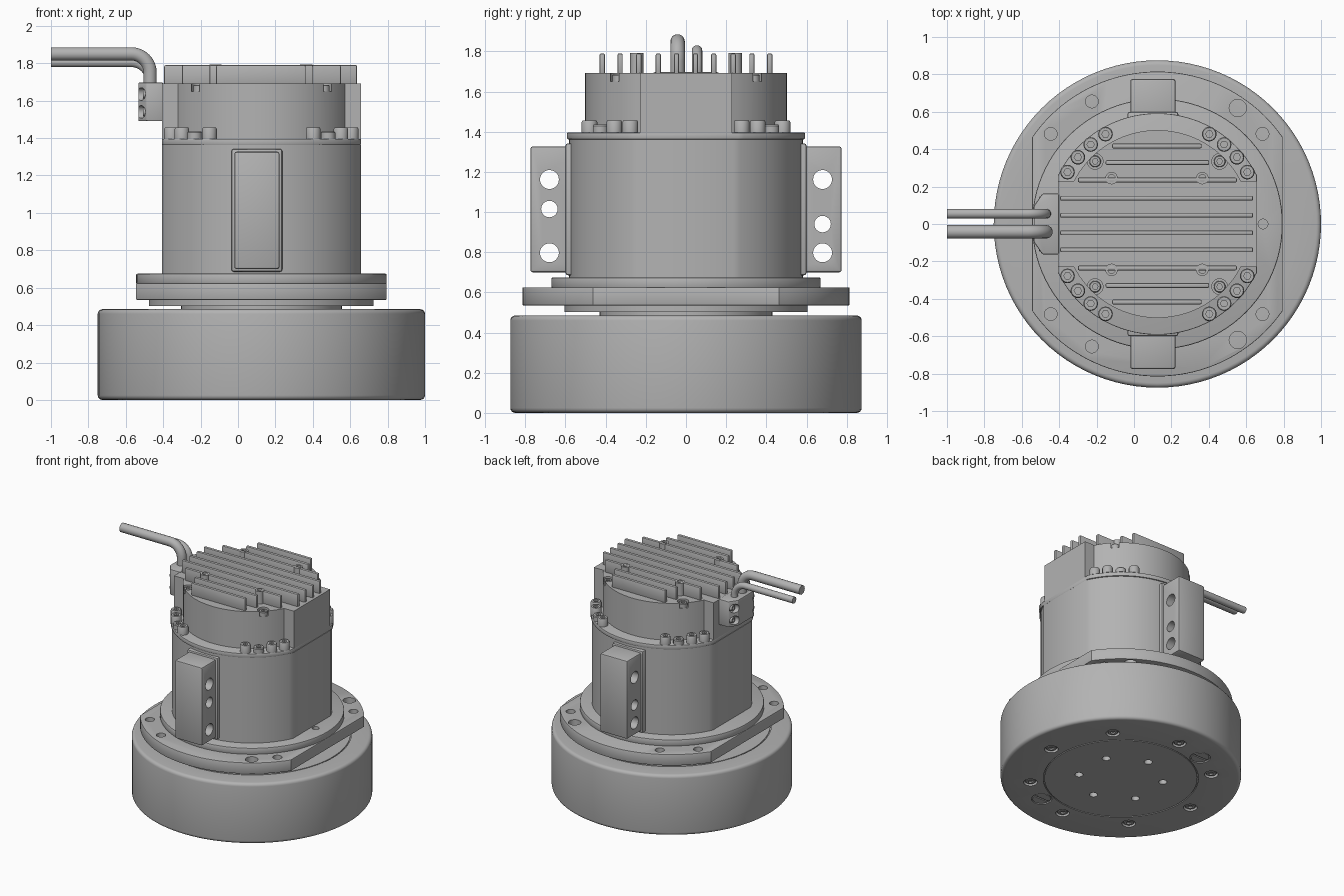
import bpy, bmesh
from math import pi, sin, cos, asin, acos, radians
from mathutils import Matrix, Vector

CX = 0.125                                   # axis of the motor
cube = bpy.data.objects.get("Cube")
if cube:
    bpy.data.objects.remove(cube)

mat = bpy.data.materials.new("machined grey")
mat.use_nodes = True
grey = (0.45, 0.45, 0.45, 1)
mat.diffuse_color = grey
mat.node_tree.nodes["Principled BSDF"].inputs["Base Color"].default_value = grey
parts = []
AXIS = {"z": Matrix(), "x": Matrix.Rotation(pi / 2, 4, "Y"), "y": Matrix.Rotation(pi / 2, 4, "X")}


def finish(name, bm):
    bmesh.ops.recalc_face_normals(bm, faces=bm.faces)
    me = bpy.data.meshes.new(name)
    bm.to_mesh(me)
    bm.free()
    me.materials.append(mat)
    ob = bpy.data.objects.new(name, me)
    bpy.context.collection.objects.link(ob)
    parts.append(ob)
    return ob


def apply_mod(ob, mod):
    bpy.context.view_layer.objects.active = ob
    bpy.ops.object.modifier_apply(modifier=mod.name)


def prism(name, outline, z0, z1, bevel=0.0):
    """Upright solid from an outline around the motor axis."""
    bm = bmesh.new()
    face = bm.faces.new([bm.verts.new((CX + x, y, z0)) for x, y in outline])
    top = bmesh.ops.extrude_face_region(bm, geom=[face])["geom"]
    bmesh.ops.translate(bm, vec=(0, 0, z1 - z0), verts=[g for g in top if isinstance(g, bmesh.types.BMVert)])
    ob = finish(name, bm)
    if bevel:
        mod = ob.modifiers.new("edge", "BEVEL")
        mod.width, mod.segments, mod.limit_method, mod.angle_limit = bevel, 2, "ANGLE", radians(40)
        apply_mod(ob, mod)
    return ob


def arc(r, a, b, n):
    return [(r * cos(a + (b - a) * i / n), r * sin(a + (b - a) * i / n)) for i in range(n + 1)]


def disc(r, half=None):
    """Circle, or a circle with two flats at x = +-half."""
    if half is None:
        return arc(r, 0, 2 * pi, 96)[:-1]
    a = acos(half / r)
    return arc(r, a, pi - a, 40) + arc(r, pi + a, 2 * pi - a, 40)


def box(name, x0, x1, y0, y1, z0, z1, bevel=0.0):
    pts = [(x0 - CX, y0), (x1 - CX, y0), (x1 - CX, y1), (x0 - CX, y1)]
    return prism(name, pts, z0, z1, bevel)


def lathe(name, profile, steps=96):
    bm = bmesh.new()
    vs = [bm.verts.new((r, 0, z)) for r, z in profile]
    es = [bm.edges.new(p) for p in zip(vs, vs[1:])]
    bmesh.ops.spin(bm, geom=vs + es, axis=(0, 0, 1), cent=(0, 0, 0), angle=2 * pi, steps=steps)
    bmesh.ops.remove_doubles(bm, verts=bm.verts, dist=0.0001)
    bmesh.ops.translate(bm, vec=(CX, 0, 0), verts=bm.verts)
    return finish(name, bm)


def cut(ob, holes, axis="z"):
    """Cut round holes given as (x, y, z, radius, length)."""
    bm = bmesh.new()
    for x, y, z, r, d in holes:
        bmesh.ops.create_cone(bm, cap_ends=True, segments=32, radius1=r, radius2=r, depth=d,
                              matrix=Matrix.Translation((x, y, z)) @ AXIS[axis])
    cutter = finish("hole_cutter", bm)
    cutter.hide_render = True
    mod = ob.modifiers.new("holes", "BOOLEAN")
    mod.operation, mod.solver, mod.object = "DIFFERENCE", "EXACT", cutter
    apply_mod(ob, mod)
    parts.remove(cutter)
    bpy.data.objects.remove(cutter)


def bolt(name, pos, direction, r, h):
    """Cap screw with a hex socket; pos is the middle of its seat."""
    bm = bmesh.new()
    rings = [(r, 0, 24), (r, 0.85, 24), (r * 0.88, 1, 24), (r * 0.5, 1, 6), (r * 0.5, 0.5, 6)]
    loops = [[bm.verts.new((q * cos(2 * pi * i / 24), q * sin(2 * pi * i / 24), z * h)) for i in range(24)]
             for q, z, n in rings]
    for lp, (q, z, n) in zip(loops, rings):
        if n == 6:                            # flatten the socket ring to a hexagon
            for i, v in enumerate(lp):
                k = cos(pi / 6) / cos(2 * pi * (i % 4) / 24 - pi / 6)
                v.co.x, v.co.y = v.co.x * k, v.co.y * k
    for a, b in zip(loops, loops[1:]):
        for i in range(24):
            j = (i + 1) % 24
            bm.faces.new((a[i], a[j], b[j], b[i]))
    bm.faces.new(loops[0])
    bm.faces.new(loops[-1])
    q = Vector((0, 0, 1)).rotation_difference(Vector(direction)).to_matrix().to_4x4()
    bmesh.ops.transform(bm, matrix=Matrix.Translation(pos) @ q, verts=bm.verts)
    return finish(name, bm)


def polar(r, deg):
    return CX + r * cos(radians(deg)), r * sin(radians(deg))


# wheel with rounded rims and shallow seam grooves
R, H, B = 0.875, 0.485, 0.025
rim = [(R - B + x, B + y) for x, y in arc(B, -pi / 2, 0, 4)]
rim += [(R - B + x, H - B + y) for x, y in arc(B, 0, pi / 2, 4)]
wheel = lathe("wheel", [(0, 0), (0.556, 0), (0.556, 0.008), (0.564, 0.008), (0.564, 0)] + rim +
              [(0.725, H), (0.725, H - 0.006), (0.717, H - 0.006), (0.717, H), (0, H)])
outer = [polar(0.66, 45 * i) for i in range(8)]
inner = [polar(0.31, 30 + 60 * i) for i in range(6)]
plugs = [polar(0.65, a) for a in (112.5, 292.5)]
cut(wheel, [(x, y, 0, 0.05, 0.05) for x, y in outer] + [(x, y, 0, 0.03, 0.08) for x, y in inner] +
    [(x, y, 0, 0.075, 0.02) for x, y in plugs])
for x, y in outer:
    bolt("wheel_screw", (x, y, 0.03), (0, 0, -1), 0.038, 0.025)
for x, y in plugs:
    for s in (-1, 1):                         # slotted plug made of two half pads
        ob = prism("wheel_plug", [(x - CX + s * px, y + s * (py + 0.006)) for px, py in arc(0.062, 0, pi, 16)],
                   0.002, 0.02)

# stepped neck, mounting flange and collar
prism("neck", disc(0.43), 0.47, 0.52)
prism("flange_step", disc(0.605, 0.6), 0.503, 0.54)
flange = prism("flange", disc(0.815, 0.67), 0.535, 0.625, 0.005)
cut(flange, [(x, s * y, 0.58, r, 0.2) for s in (-1, 1) for x, y, r in
             ((-0.225, 0.655, 0.034), (-0.445, 0.482, 0.034), (0.555, 0.62, 0.046), (0.687, 0.482, 0.034))])
collar = prism("collar", disc(0.67), 0.62, 0.675, 0.008)
cut(collar, [(0.69, 0, 0.675, 0.026, 0.06)])

# motor body with side flats, top rim
FLAT = 0.532
prism("motor_body", disc(0.583, FLAT), 0.66, 1.362)
prism("body_rim", disc(0.592, FLAT), 1.362, 1.396, 0.005)

# grip blocks with cross holes, front and back
for s, mid in ((-1, 1.015), (1, 0.94)):
    y0, y1 = sorted((s * 0.5, s * 0.775))
    block = box("side_block", -0.02, 0.222, y0, y1, 0.7, 1.327, 0.012)
    cut(block, [(0.1, s * 0.68, z, r, 0.5) for z, r in ((1.162, 0.047), (mid, 0.041), (0.797, 0.047))], "x")
    y0, y1 = sorted((s * 0.5, s * 0.6))
    box("side_block_foot", -0.035, 0.237, y0, y1, 0.685, 1.342, 0.012)

# head: round drum crossed by a flat-ended bar
half, r = 0.23, 0.502
a = asin(half / r)
outline = ([(FLAT, -half), (FLAT, half)] + arc(r, a, pi - a, 40) +
           [(-FLAT, half), (-FLAT, -half)] + arc(r, pi + a, 2 * pi - a, 40))
head = prism("head", outline, 1.39, 1.692)
corners = [(CX + sx * 0.333, sy * 0.335) for sx in (-1, 1) for sy in (-1, 1)]
cut(head, [(x, y, 1.70, 0.042, 0.1) for x, y in corners])
for x, y in corners:
    bolt("head_screw", (x, y, 1.65), (0, 0, 1), 0.031, 0.035)

# ring of cap screws on the rim
for quad in (0, 1):
    for s in (-1, 1):
        for deg in (30, 40, 50, 60):
            x, y = polar(0.555, 180 - deg if quad else deg)
            bolt("rim_bolt", (x, s * y, 1.395), (0, 0, 1), 0.039, 0.04 if deg == 50 else 0.062)

# cooling fins and their screw bosses
for s in (-1, 1):
    for y, x0, x1 in ((0.047, -0.395, 0.637), (0.138, -0.395, 0.637), (0.235, -0.3, 0.55),
                      (0.328, -0.152, 0.402), (0.417, -0.117, 0.362)):
        box("cooling_fin", x0, x1, s * y - 0.013, s * y + 0.013, 1.685, 1.79, 0.008)
    for x in (-0.12, 0.365):
        boss = prism("fin_boss", [(x - CX + px, s * 0.245 + py) for px, py in arc(0.033, 0, 2 * pi, 24)[:-1]],
                     1.685, 1.792)
        cut(boss, [(x, s * 0.245, 1.79, 0.019, 0.08)])

# cable clamp with chamfered corners and recessed screws
clamp = prism("cable_clamp", [(x - CX, y) for x, y in
              ((-0.4, 0.163), (-0.49, 0.163), (-0.533, 0.1), (-0.533, -0.1), (-0.49, -0.163), (-0.4, -0.163))],
              1.49, 1.697, 0.008)
seats = [(s * 0.122, z) for s in (-1, 1) for z in (1.635, 1.54)]
cut(clamp, [(-0.51, y, z, 0.034, 0.08) for y, z in seats], "x")
for y, z in seats:
    bolt("clamp_screw", (-0.472, y, z), (-1, 0, 0), 0.025, 0.035)

# two bent cables
for y, z, rad in ((-0.042, 1.85, 0.036), (0.055, 1.805, 0.026)):
    path = [(-1, z)] + [(-0.57 + px, z - 0.1 + pz) for px, pz in arc(0.1, pi / 2, 0, 10)] + [(-0.47, 1.67)]
    cu = bpy.data.curves.new("cable", "CURVE")
    cu.dimensions, cu.bevel_depth, cu.bevel_resolution, cu.use_fill_caps = "3D", rad, 5, True
    sp = cu.splines.new("POLY")
    sp.points.add(len(path) - 1)
    for p, (px, pz) in zip(sp.points, path):
        p.co = (px, y, pz, 1)
    cu.materials.append(mat)
    tmp = bpy.data.objects.new("cable_path", cu)
    bpy.context.collection.objects.link(tmp)
    bpy.context.view_layer.update()
    me = bpy.data.meshes.new_from_object(tmp.evaluated_get(bpy.context.evaluated_depsgraph_get()))
    bpy.data.objects.remove(tmp)
    ob = bpy.data.objects.new("cable", me)
    bpy.context.collection.objects.link(ob)
    parts.append(ob)

# smooth round walls, crisp edges
bpy.ops.object.select_all(action="DESELECT")
for ob in parts:
    ob.select_set(True)
bpy.context.view_layer.objects.active = parts[0]
bpy.ops.object.shade_smooth_by_angle(angle=radians(30))
